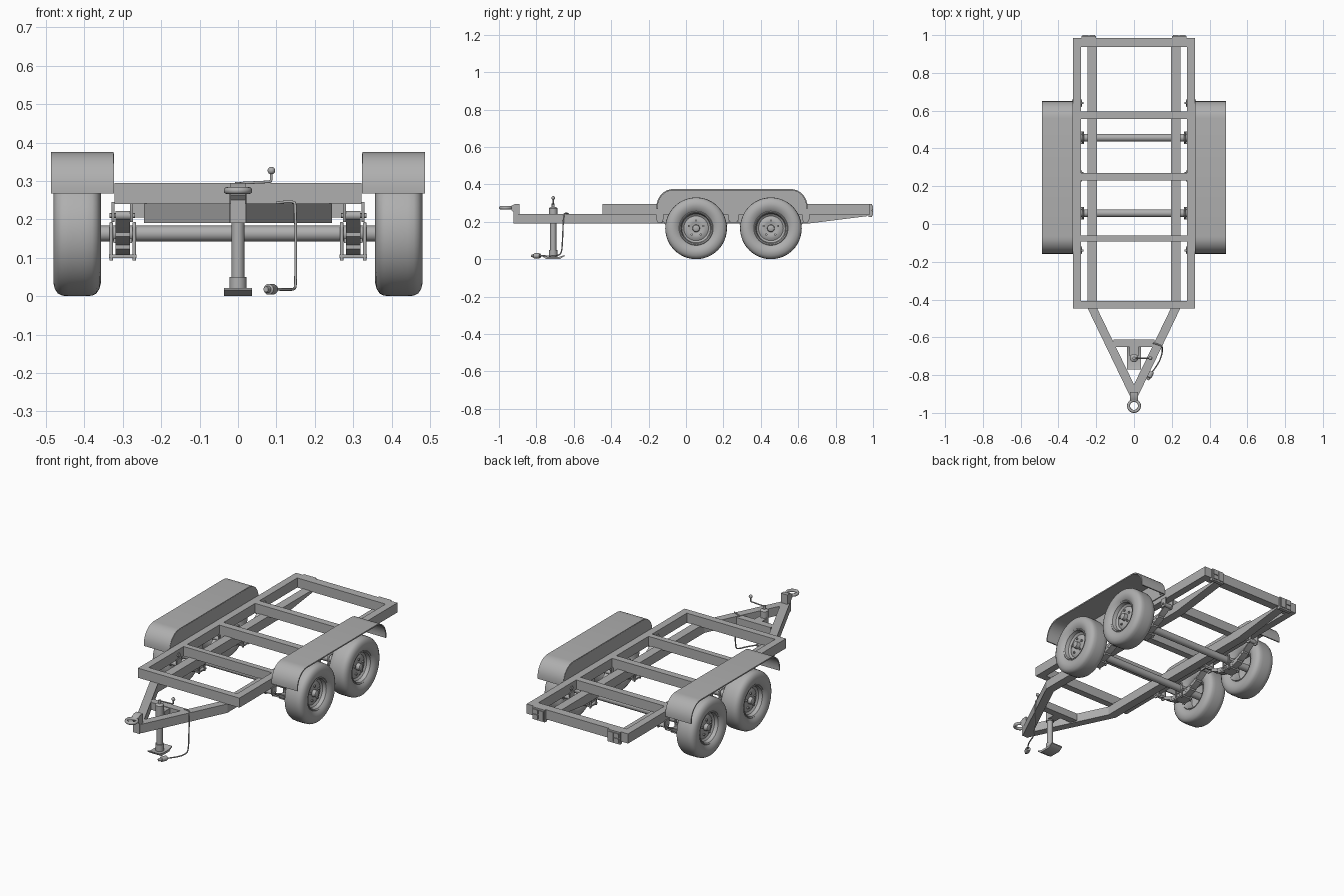
import bpy, bmesh, math
from mathutils import Vector, Matrix

if "Cube" in bpy.data.objects:
    bpy.data.objects.remove(bpy.data.objects["Cube"])

# One dark grey paint for the whole trailer
paint = bpy.data.materials.new("dark_grey")
paint.diffuse_color = (.43, .43, .43, 1)
paint.use_nodes = True
paint.node_tree.nodes["Principled BSDF"].inputs["Base Color"].default_value = paint.diffuse_color


def finish(bm, name, mirror=False):
    bmesh.ops.recalc_face_normals(bm, faces=bm.faces)
    me = bpy.data.meshes.new(name)
    bm.to_mesh(me)
    bm.free()
    me.materials.append(paint)
    ob = bpy.data.objects.new(name, me)
    bpy.context.collection.objects.link(ob)
    if mirror:
        ob.modifiers.new("Mirror", 'MIRROR')
    return ob


def prism(name, pts, a, b, axis='x', mirror=False):
    """Extrude a 2D outline from a to b: (y, z) along x, or (x, y) along z."""
    bm = bmesh.new()
    place = (lambda p, h: (h, p[0], p[1])) if axis == 'x' else (lambda p, h: (p[0], p[1], h))
    lo = [bm.verts.new(place(p, a)) for p in pts]
    hi = [bm.verts.new(place(p, b)) for p in pts]
    bm.faces.new(lo)
    bm.faces.new(hi)
    for i in range(len(pts)):
        j = (i + 1) % len(pts)
        bm.faces.new((lo[i], lo[j], hi[j], hi[i]))
    return finish(bm, name, mirror)


def box(name, x, y, z, mirror=False):
    return prism(name, [(y[0], z[0]), (y[1], z[0]), (y[1], z[1]), (y[0], z[1])], x[0], x[1], 'x', mirror)


def lathe(name, prof, centre, axis='x', n=48, mirror=False):
    """Revolve (along, radius) points around an axis through centre."""
    bm = bmesh.new()
    vs = [bm.verts.new((0, r, h)) for h, r in prof]
    es = [bm.edges.new(e) for e in zip(vs, vs[1:])]
    bmesh.ops.spin(bm, geom=vs + es, cent=(0, 0, 0), axis=(0, 0, 1), angle=2 * math.pi, steps=n)
    bmesh.ops.remove_doubles(bm, verts=bm.verts, dist=1e-5)
    m = Matrix.Translation(centre)
    if axis == 'x':
        m = m @ Matrix.Rotation(math.pi / 2, 4, 'Y')
    bm.transform(m)
    return finish(bm, name, mirror)


def rod(name, a, b, r, c, axis='x', n=24, mirror=False):
    return lathe(name, [(a, 0), (a, r), (b, r), (b, 0)], c, axis, n, mirror)


def wire(name, pts, r):
    cu = bpy.data.curves.new(name, 'CURVE')
    cu.dimensions = '3D'
    cu.bevel_depth, cu.bevel_resolution, cu.use_fill_caps = r, 3, True
    cu.materials.append(paint)
    sp = cu.splines.new('NURBS')
    sp.points.add(len(pts) - 1)
    for p, c in zip(sp.points, pts):
        p.co = (*c, 1)
    sp.use_endpoint_u, sp.order_u, sp.resolution_u = True, 3, 5
    bpy.context.collection.objects.link(bpy.data.objects.new(name, cu))


# Upper ladder frame
box("side_rail", (.28, .322), (-.447, .985), (.24, .295), True)
for name, y0, y1 in (("front", -.447, -.408), ("first", -.093, -.06), ("middle", .23, .27),
                     ("third", .555, .595), ("rear", .937, .985)):
    box(name + "_crossmember", (-.28, .28), (y0, y1), (.24, .295))

# Lower main rails, tapered at the back, running into the A-shaped drawbar
prism("main_rail", [(-.447, .19), (.65, .19), (.97, .23), (.97, .243), (-.447, .243)], .195, .245, 'x', True)
prism("drawbar", [(.195, -.447), (.245, -.447), (.022, -.91), (0, -.91), (0, -.85)], .19, .241, 'z', True)
box("drawbar_crosspiece", (-.108, .108), (-.652, -.612), (.195, .238))

# Towing eye
prism("hitch_bracket", [(-.922, .19), (-.89, .19), (-.89, .295), (-.915, .295), (-.935, .284),
                        (-.935, .264), (-.922, .25)], -.02, .02)
eye = [(.009 * math.sin(i * math.pi / 6), .029 + .008 * math.cos(i * math.pi / 6)) for i in range(13)]
lathe("towing_eye", eye, (0, -.963, .275), 'z', 32)

# Jack stand with crank and sled foot
box("jack_bracket", (-.024, .024), (-.7, -.648), (.195, .235))
lathe("jack_leg", [(.012, 0), (.012, .022), (.05, .022), (.05, .0165), (.19, .0165), (.19, .022),
                   (.272, .022), (.276, .018), (.28, .008), (.298, .008), (.298, 0)],
      (0, -.71, 0), 'z', 28)
prism("jack_foot", [(-.77, .016), (-.745, 0), (-.675, 0), (-.65, .016), (-.65, .022), (-.68, .012),
                    (-.74, .012), (-.77, .022)], -.036, .036)
wire("crank_handle", [(0, -.71, .294), (.04, -.71, .296), (.083, -.71, .298), (.087, -.71, .3), (.087, -.71, .325)], .0035)
ball = [(-.01 * math.cos(i * math.pi / 8), .01 * math.sin(i * math.pi / 8)) for i in range(9)]
lathe("crank_knob", ball, (.087, -.71, .327), 'z', 16)

# Electric cable and plug
wire("cable", [(.1, -.63, .243), (.12, -.635, .246), (.145, -.645, .246), (.15, -.655, .24), (.15, -.66, .1),
               (.15, -.665, .03), (.148, -.69, .018), (.13, -.74, .017), (.095, -.785, .018)], .0035)
plug = lathe("plug", [(-.025, 0), (-.025, .012), (-.018, .014), (.008, .014), (.012, .009), (.025, .007), (.025, 0)],
             (0, 0, 0), 'x', 16)
plug.location, plug.rotation_euler = (.083, -.803, .018), (0, 0, math.radians(-115))


# Mudguards: arched shell plus inner wall
def arch(inset):
    r, cz = .09 - inset, .28
    arc = [(r * math.cos(i * math.pi / 16), cz + (.095 - inset) * math.sin(i * math.pi / 16)) for i in range(9)]
    right = [(.56 + y, z) for y, z in arc]
    left = [(-.068 - y, z) for y, z in reversed(arc)]
    return [(.65 - inset, .268)] + right + left + [(-.158 + inset, .268)]


prism("mudguard", arch(0) + arch(.007)[::-1], .324, .487, 'x', True)
prism("mudguard_inner_wall", arch(.003), .323, .329, 'x', True)
for y in (-.14, .64):
    rod("mudguard_bolt", .274, .282, .012, (0, y, .265), n=6, mirror=True)
    rod("mudguard_outer_bolt", .328, .336, .009, (0, y - .02 if y > 0 else y + .02, .285), n=6, mirror=True)

# Wheels, axles and leaf springs
half = [(.045, .088), (.056, .1), (.061, .118), (.062, .13), (.058, .146), (.05, .158), (.039, .1635), (.022, .165)]
tyre = [(-x, r) for x, r in half] + half[::-1]
rim = [(-.045, .092), (-.05, .087), (-.045, .082), (-.02, .075), (.004, .07), (.01, .045), (.012, 0)]
rim_face = [(.046, .094), (.051, .088), (.046, .082), (.026, .077), (.018, .066), (.026, .052), (.027, .035),
            (.024, .028), (.024, .02), (.045, .018), (.048, .013), (.048, 0)]
for y in (.054, .454):
    c = (.419, y, .165)
    lathe("tyre", tyre, c, mirror=True)
    lathe("rim_back", rim, c, mirror=True)
    lathe("rim_face", rim_face, c, mirror=True)
    for k in range(5):
        a = k * math.tau / 5 + math.pi / 2
        rod("wheel_nut", .02, .034, .006, (.42, y + .041 * math.cos(a), .165 + .041 * math.sin(a)), n=6, mirror=True)
    rod("axle", -.43, .43, .0205, (0, y + .003, .163))
    # Stacked curved leaves, each shorter than the one above
    for k, length in enumerate((.19, .135, .085)):
        ts = [length * (i / 6 - 1) for i in range(13)]
        curve = [(y + t, .138 - .01 * k + .075 * (t / .19) ** 2) for t in ts]
        prism("spring_leaf", curve + [(p, z - .0098) for p, z in reversed(curve)], .281, .319, 'x', True)
    box("axle_pad", (.276, .324), (y - .03, y + .036), (.138, .15), True)
    box("clamp_plate", (.264, .336), (y - .03, y + .036), (.1, .108), True)
    for side in (-1, 1):
        for x in (.27, .33):
            wire("u_bolt", [(side * x, y + .003 + d, z) for d, z in
                            ((-.025, .093), (-.025, .17), (-.023, .187), (0, .189),
                             (.023, .187), (.025, .17), (.025, .093))], .005)

# Spring hangers: two cheek plates with pins
for y in (-.14, .254, .64):
    middle = abs(y - .254) < .01
    w = .03 if middle else .02
    for x in (.274, .322):
        prism("spring_hanger", [(y - w, .245), (y - w, .215), (y - w * .5, .193), (y + w * .5, .193),
                                (y + w, .215), (y + w, .245)], x, x + .007, 'x', True)
    for d in ((-.014, .014) if middle else (0,)):
        rod("spring_eye", .281, .319, .012, (0, y + d, .21), mirror=True)
        rod("hanger_pin", .268, .335, .006, (0, y + d, .21), n=12, mirror=True)
box("hanger_mount", (.245, .275), (.233, .267), (.205, .24), True)

# Rear lamps
box("lamp_housing", (.2, .278), (.975, .995), (.225, .295), True)
for x0, x1, z0, z1 in ((.206, .236, .234, .286), (.241, .272, .262, .286), (.241, .272, .234, .257)):
    box("lamp_lens", (x0, x1), (.99, 1.0), (z0, z1), True)

# Smooth shading on round parts, sharp edges kept
bpy.ops.object.select_all(action='DESELECT')
for ob in bpy.context.scene.objects:
    if ob.type == 'MESH':
        ob.select_set(True)
        bpy.context.view_layer.objects.active = ob
bpy.ops.object.shade_smooth_by_angle(angle=math.radians(35))
